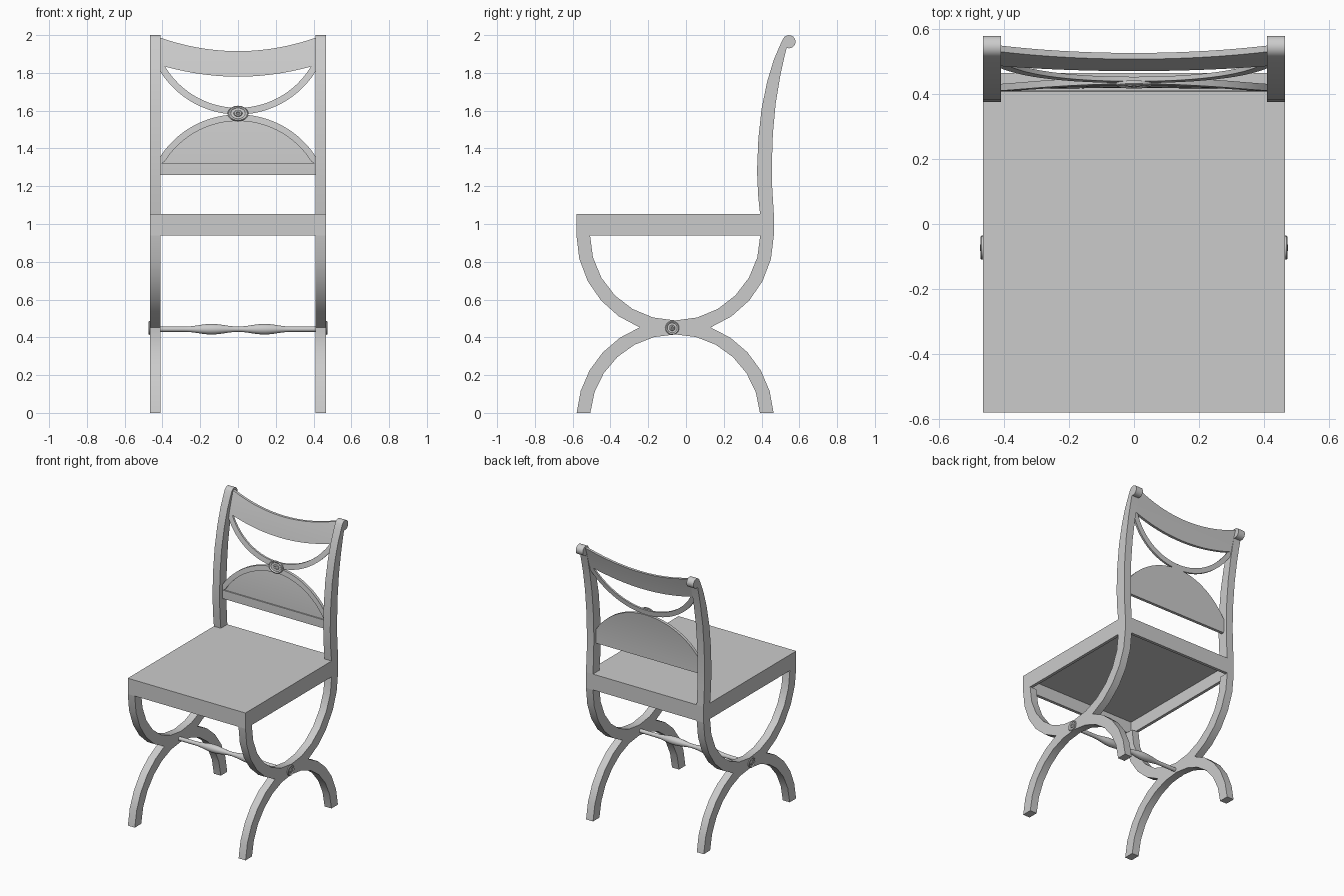
import bpy, bmesh, math
from mathutils import Vector

if "Cube" in bpy.data.objects:
    bpy.data.objects.remove(bpy.data.objects["Cube"], do_unlink=True)

grey = bpy.data.materials.new("plain_grey")
grey.use_nodes = True
grey.diffuse_color = (0.6, 0.6, 0.6, 1)
grey.node_tree.nodes["Principled BSDF"].inputs["Base Color"].default_value = (0.6, 0.6, 0.6, 1)


def finish(name, bm):
    bmesh.ops.remove_doubles(bm, verts=bm.verts, dist=0.0002)
    bmesh.ops.recalc_face_normals(bm, faces=bm.faces)
    mesh = bpy.data.meshes.new(name)
    bm.to_mesh(mesh)
    bm.free()
    obj = bpy.data.objects.new(name, mesh)
    bpy.context.collection.objects.link(obj)
    mesh.materials.append(grey)
    bpy.ops.object.select_all(action='DESELECT')
    obj.select_set(True)
    bpy.context.view_layer.objects.active = obj
    bpy.ops.object.shade_smooth_by_angle(angle=math.radians(30))
    return obj


def side_slab(name, outline, x0, x1):
    """Extrude a (y, z) outline from x0 to x1."""
    bm = bmesh.new()
    face = bm.faces.new([bm.verts.new((x0, y, z)) for y, z in outline])
    ext = bmesh.ops.extrude_face_region(bm, geom=[face])
    moved = [g for g in ext["geom"] if isinstance(g, bmesh.types.BMVert)]
    bmesh.ops.translate(bm, verts=moved, vec=(x1 - x0, 0, 0))
    return finish(name, bm)


def lathe(name, profile, centre, axis, rx=1, ry=1, segs=24):
    """Revolve (radius, height) points about an axis, with oval scaling."""
    quat = Vector(axis).to_track_quat('Z', 'Y')
    bm = bmesh.new()
    rings = []
    for r, h in profile:
        ring = []
        for i in range(segs):
            a = math.tau * i / segs
            p = Vector((r * rx * math.cos(a), r * ry * math.sin(a), h))
            ring.append(bm.verts.new(quat @ p + Vector(centre)))
        rings.append(ring)
    for a, b in zip(rings, rings[1:]):
        for i in range(segs):
            j = (i + 1) % segs
            bm.faces.new((a[i], a[j], b[j], b[i]))
    return finish(name, bm)


def lean(z):
    """Backward sweep of the chair back."""
    return 0.408 + 0.232 * (z - 1.26) ** 2


def back_sheet(name, low, high, offset, thick, rows=4, half=0.415, cols=32):
    """Curved sheet between two edges, following the lean of the back."""
    bm = bmesh.new()
    grid = {}
    for i in range(cols + 1):
        x = -half + 2 * half * i / cols
        for j in range(rows + 1):
            z = low(x) + (high(x) - low(x)) * j / rows
            for k in (0, 1):
                grid[i, j, k] = bm.verts.new((x, lean(z) + offset + k * thick, z))

    def quad(*keys):
        bm.faces.new([grid[k] for k in keys])

    for i in range(cols):
        for j in range(rows):
            for k in (0, 1):
                quad((i, j, k), (i + 1, j, k), (i + 1, j + 1, k), (i, j + 1, k))
        for j in (0, rows):
            quad((i, j, 0), (i + 1, j, 0), (i + 1, j, 1), (i, j, 1))
    for i in (0, cols):
        for j in range(rows):
            quad((i, j, 0), (i, j + 1, 0), (i, j + 1, 1), (i, j, 1))
    return finish(name, bm)


# Crossed legs: two opposed arcs merged in one outline
CY, R_OUT, R_IN = -0.0575, 0.5225, 0.4505
TOP_Z, LOW_Z = 0.94, -0.035
meet = math.asin((TOP_Z - LOW_Z) / 2 / R_OUT)
foot_out, foot_in = math.asin(-LOW_Z / R_OUT), math.asin(-LOW_Z / R_IN)


def arc(cz, r, a0, a1, n):
    steps = [a0 + (a1 - a0) * i / n for i in range(n + 1)]
    return [(CY + r * math.cos(a), cz + r * math.sin(a)) for a in steps]


legs = arc(TOP_Z, R_OUT, math.pi, math.pi + meet, 5)
legs += arc(LOW_Z, R_OUT, math.pi - meet, math.pi - foot_out, 5)[1:]
legs += arc(LOW_Z, R_IN, math.pi - foot_in, foot_in, 12)
legs += arc(LOW_Z, R_OUT, foot_out, meet, 5)
legs += arc(TOP_Z, R_OUT, -meet, 0, 5)[1:]
legs += arc(TOP_Z, R_IN, 0, -math.pi, 12)

# Swept back post ending in a round scroll
post = [(0.465, 1.053), (0.456, 1.2), (0.455, 1.33), (0.46, 1.48),
        (0.475, 1.64), (0.5, 1.79), (0.52, 1.88)]
for i in range(14):
    a = math.radians(-110 + 20 * i)
    post.append((0.545 + 0.035 * math.cos(a), 1.965 + 0.035 * math.sin(a)))
post += [(0.495, 1.94), (0.465, 1.87), (0.43, 1.755), (0.4, 1.61),
         (0.383, 1.45), (0.376, 1.28), (0.382, 1.15), (0.392, 1.053)]

# Round boss with a raised rim and centre button
boss = [(1, -0.004), (1, 0.005), (0.9, 0.009), (0.78, 0.007), (0.7, 0.003),
        (0.42, 0.003), (0.36, 0.008), (0.2, 0.01), (0.12, 0.006), (0, 0.006)]

for side, s in (("left", 1), ("right", -1)):
    side_slab(side + "_crossed_legs", legs, s * 0.41, s * 0.465)
    side_slab(side + "_back_post", post, s * 0.41, s * 0.465)
    lathe(side + "_leg_boss", boss, (s * 0.464, -0.073, 0.45), (s, 0, 0), 0.037, 0.037)

# Seat: block hollowed from below, leaving thin rails
bm = bmesh.new()
bmesh.ops.create_cube(bm, size=1)
for v in bm.verts:
    v.co = (v.co.x * 0.93, CY + v.co.y * 1.045, 0.9965 + v.co.z * 0.113)
bm.normal_update()
under = [f for f in bm.faces if f.normal.z < -0.9]
bmesh.ops.inset_region(bm, faces=under, thickness=0.03)
ext = bmesh.ops.extrude_face_region(bm, geom=under)
bmesh.ops.translate(bm, vec=(0, 0, 0.09),
                    verts=[g for g in ext["geom"] if isinstance(g, bmesh.types.BMVert)])
bmesh.ops.delete(bm, geom=under, context='FACES')
finish("seat", bm)

# Turned stretcher between the legs, with two swellings
spindle = []
for i in range(41):
    x = -0.415 + 0.83 * i / 40
    swell = math.sin(math.pi * min(abs(x) / 0.28, 1.0)) ** 2
    spindle.append((0.014 + 0.014 * swell, x))
lathe("stretcher", spindle, (0, -0.073, 0.443), (1, 0, 0), segs=16)


# Back: crest rail, hanging swag, arched panel with raised border
def circle(centre, r, sign):
    return lambda x: centre + sign * math.sqrt(r * r - x * x)


def level(z):
    return lambda x: z


arch_in = circle(1.086, 0.459, 1)
arch_out = circle(1.088, 0.492, 1)
back_sheet("crest_rail", lambda x: 1.78 + 0.36 * x * x,
           lambda x: 1.915 + 0.42 * x * x, 0, 0.019)
back_sheet("swag", circle(2.066, 0.486, -1), circle(2.066, 0.451, -1), 0.002, 0.014)
back_sheet("arched_panel", level(1.26), arch_out, 0.009, 0.012, rows=8)
back_sheet("panel_arch_border", lambda x: max(1.315, arch_in(x)), arch_out, 0, 0.0095)
back_sheet("panel_bottom_rail", level(1.26), level(1.32), 0, 0.0095)
lathe("back_boss", boss, (0, lean(1.585) - 0.001, 1.585), (0, -1, 0.15), 0.055, 0.041, 32)
